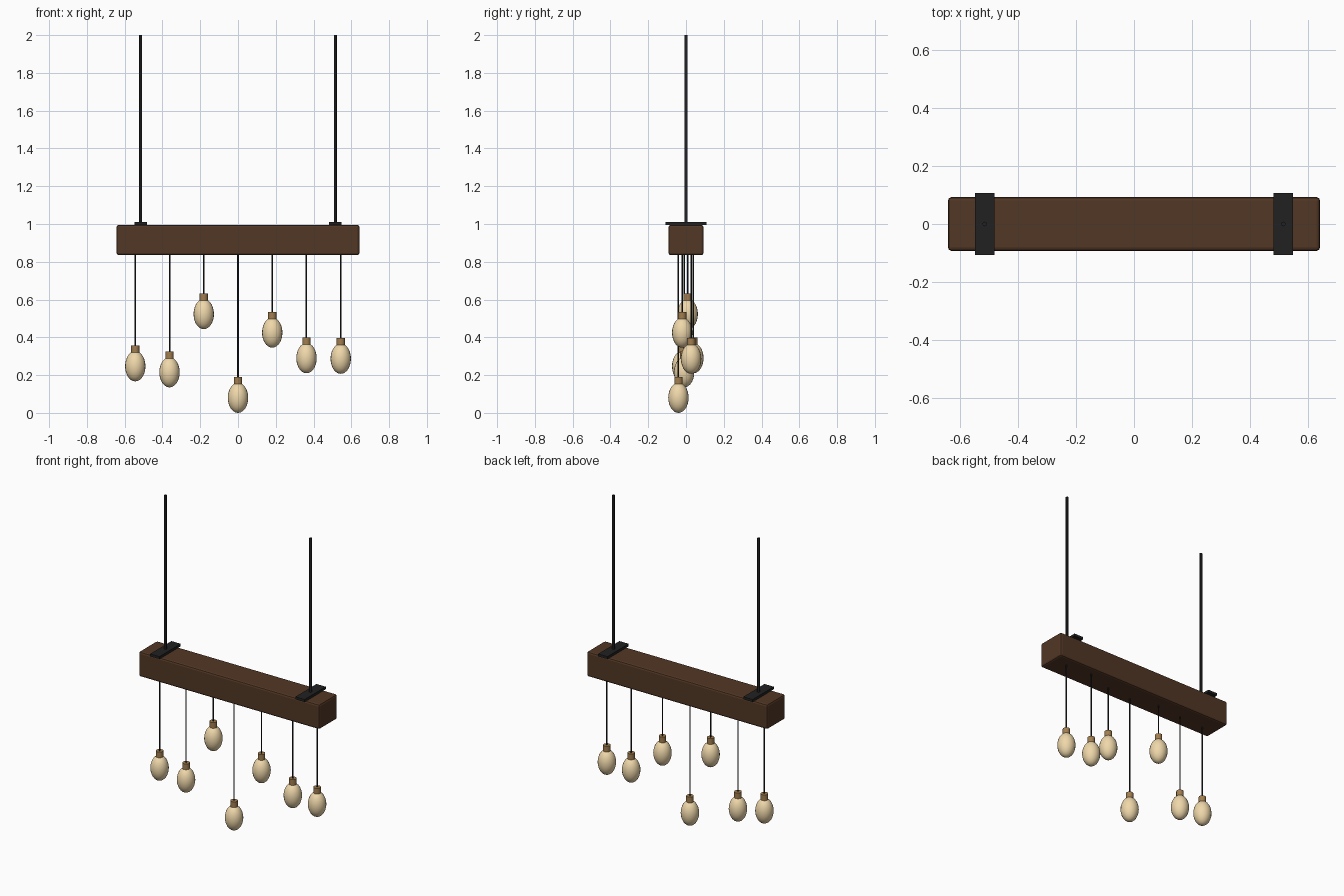
import bpy

if "Cube" in bpy.data.objects:
    bpy.data.objects.remove(bpy.data.objects["Cube"])

def material(name, rgb):
    m = bpy.data.materials.new(name)
    m.diffuse_color = (*rgb, 1)
    m.use_nodes = True
    m.node_tree.nodes["Principled BSDF"].inputs["Base Color"].default_value = m.diffuse_color
    return m

WOOD = material("dark_wood", (0.085, 0.038, 0.018))
METAL = material("black_metal", (0.015, 0.015, 0.015))
BRASS = material("brass", (0.36, 0.21, 0.08))
GLASS = material("warm_glass", (0.86, 0.68, 0.40))

def finish(name, mat, smooth=True):
    ob = bpy.context.object
    ob.name = name
    ob.data.materials.append(mat)
    if smooth:
        bpy.ops.object.shade_smooth_by_angle()
    return ob

def box(name, size, loc, mat, bevel, segments):
    bpy.ops.mesh.primitive_cube_add(size=1, location=loc)
    bpy.context.object.scale = size
    bpy.ops.object.transform_apply(location=False, rotation=False)
    ob = finish(name, mat, False)
    if bevel:
        mod = ob.modifiers.new("bevel", 'BEVEL')
        mod.width, mod.segments = bevel, segments

def rod(name, x, y, z0, z1, r, sides, mat):
    bpy.ops.mesh.primitive_cylinder_add(vertices=sides, radius=r, depth=z1 - z0,
                                        location=(x, y, (z0 + z1) / 2))
    finish(name, mat)

# Wooden beam
box("beam", (1.286, 0.186, 0.16), (0, 0, 0.915), WOOD, 0.012, 2)

# Mounting plates and ceiling rods
for side, x in (("left", -0.516), ("right", 0.516)):
    box(f"plate_{side}", (0.066, 0.216, 0.016), (x, 0, 1.003), METAL, 0, 0)
    rod(f"ceiling_rod_{side}", x, 0, 1.0, 2.0, 0.008, 12, METAL)

# Hanging bulbs: (y offset, height of socket top), evenly spaced in x
PENDANTS = [(-0.02, 0.357), (-0.01, 0.325), (0.009, 0.633), (-0.04, 0.19),
            (-0.02, 0.535), (0.039, 0.40), (0.027, 0.397)]
for i, (y, top) in enumerate(PENDANTS):
    x = (i - 3) * 0.1813
    rod(f"cord_{i + 1}", x, y, top - 0.01, 0.84, 0.004, 8, METAL)
    rod(f"socket_{i + 1}", x, y, top - 0.04, top, 0.022, 16, BRASS)
    bpy.ops.mesh.primitive_uv_sphere_add(segments=20, ring_count=14, radius=0.054,
                                         location=(x, y, top - 0.19 + 0.08))
    bpy.context.object.scale = (1, 1, 0.08 / 0.054)
    bpy.ops.object.transform_apply(location=False, rotation=False)
    finish(f"bulb_{i + 1}", GLASS)
